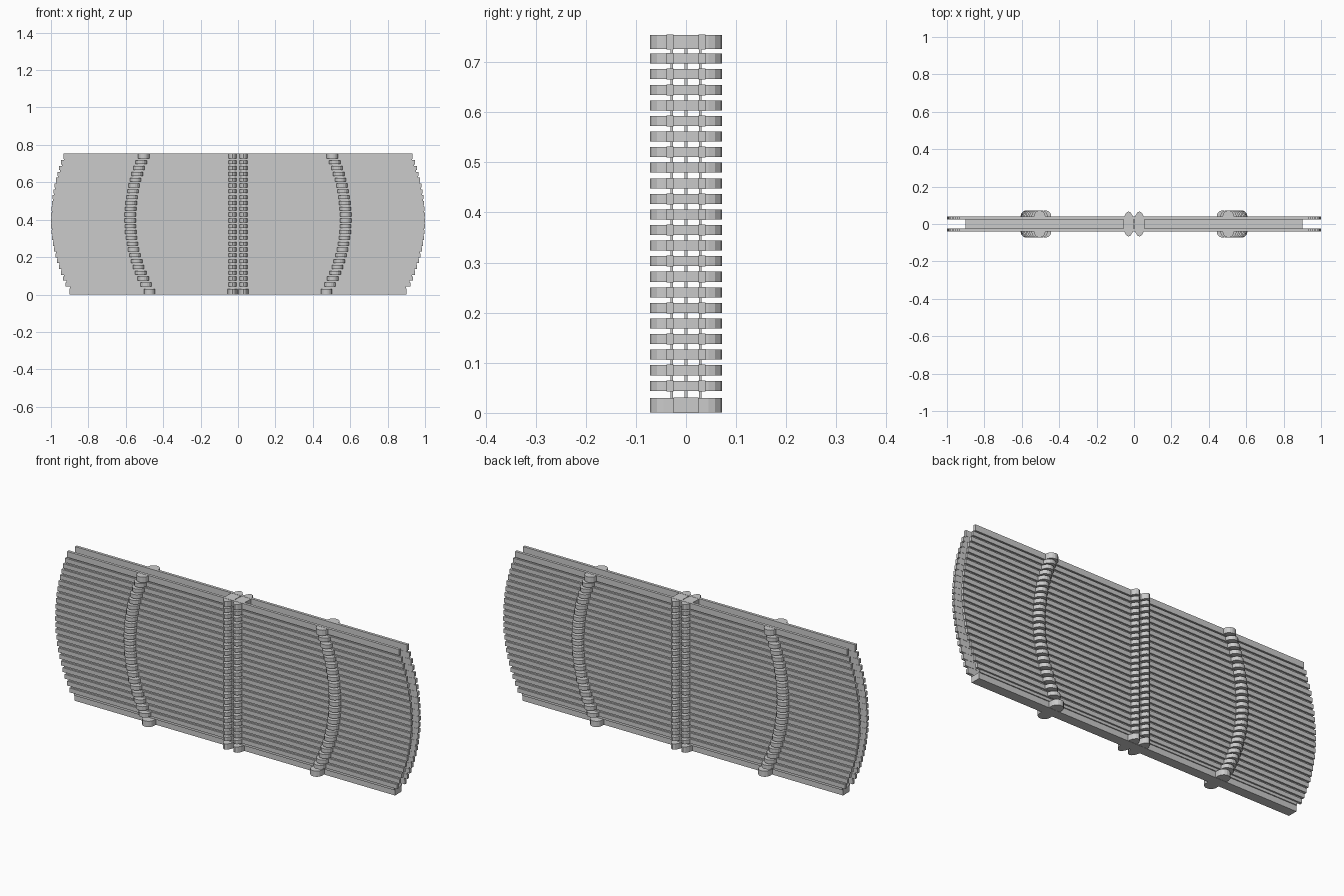
import bpy, bmesh, math

if "Cube" in bpy.data.objects:
    bpy.data.objects.remove(bpy.data.objects["Cube"])

# Row heights: thick bottom and top slats with 22 thin slats between
rows = [(0.0, 0.031)]
rows += [(0.043 + i * 0.0311, 0.065 + i * 0.0311) for i in range(22)]
rows += [(0.725, 0.755)]


def half_length(z):
    k = 0.66 if z < 0.4 else 0.58
    return 1 - k * (z - 0.4) ** 2


def tie_x(z):
    k = 0.70 if z < 0.4 else 0.62
    return 0.576 - k * (z - 0.4) ** 2


def prism(bm, pts, z0, z1):
    """Extrude an xy outline from z0 to z1."""
    lo = [bm.verts.new((x, y, z0)) for x, y in pts]
    hi = [bm.verts.new((x, y, z1)) for x, y in pts]
    n = len(pts)
    bm.faces.new(lo[::-1])
    bm.faces.new(hi)
    for i in range(n):
        j = (i + 1) % n
        bm.faces.new((lo[i], lo[j], hi[j], hi[i]))


def box(bm, x0, x1, y0, y1, z0, z1):
    prism(bm, [(x0, y0), (x1, y0), (x1, y1), (x0, y1)], z0, z1)


def finish(bm, name):
    bmesh.ops.recalc_face_normals(bm, faces=bm.faces)
    me = bpy.data.meshes.new(name)
    bm.to_mesh(me)
    bm.free()
    ob = bpy.data.objects.new(name, me)
    bpy.context.collection.objects.link(ob)
    return ob


# Front and back walls: slats joined by thin recessed strips
for side, name in ((-1, "front"), (1, "back")):
    slats, web, ties = bmesh.new(), bmesh.new(), bmesh.new()
    for i, (z0, z1) in enumerate(rows):
        zc = (z0 + z1) / 2
        h = half_length(zc)
        if i:
            a, b = sorted((side * 0.025, side * 0.039))
            box(slats, -h, h, a, b, z0, z1)
        if i + 1 < len(rows):
            zn = rows[i + 1][0]
            g = min(h, half_length(zn + 0.011)) - 0.003
            a, b = sorted((side * 0.026, side * 0.031))
            box(web, -g, g, a, b, z1 - 0.002, zn + 0.002)
        # Rounded binding knots following the curved ends
        for s in (-1, 1):
            cx = s * tie_x(zc)
            prof = [(-0.03, 0.025), (0.03, 0.025), (0.03, 0.045), (0.026, 0.058),
                    (0.016, 0.068), (0.005, 0.072), (-0.005, 0.072),
                    (-0.016, 0.068), (-0.026, 0.058), (-0.03, 0.045)]
            prism(ties, [(cx + x, side * y) for x, y in prof], z0 + 0.001, z1 - 0.001)
    finish(slats, name + "_slats")
    finish(web, name + "_web")
    finish(ties, name + "_side_bindings")

# Solid bottom slat
bm = bmesh.new()
box(bm, -0.9, 0.9, -0.025, 0.025, 0, 0.031)
finish(bm, "bottom_slat")

# Central pair of oval bindings passing through both walls
bm = bmesh.new()
for z0, z1 in rows:
    for s in (-1, 1):
        pts = [(s * 0.029 + 0.028 * math.cos(t * math.pi / 8),
                0.067 * math.sin(t * math.pi / 8)) for t in range(16)]
        prism(bm, pts, z0 + 0.001, z1 - 0.001)
finish(bm, "centre_bindings")

# Thin cord joining the central bindings
bm = bmesh.new()
box(bm, -0.04, 0.04, -0.003, 0.003, 0.01, 0.745)
finish(bm, "centre_cord")
